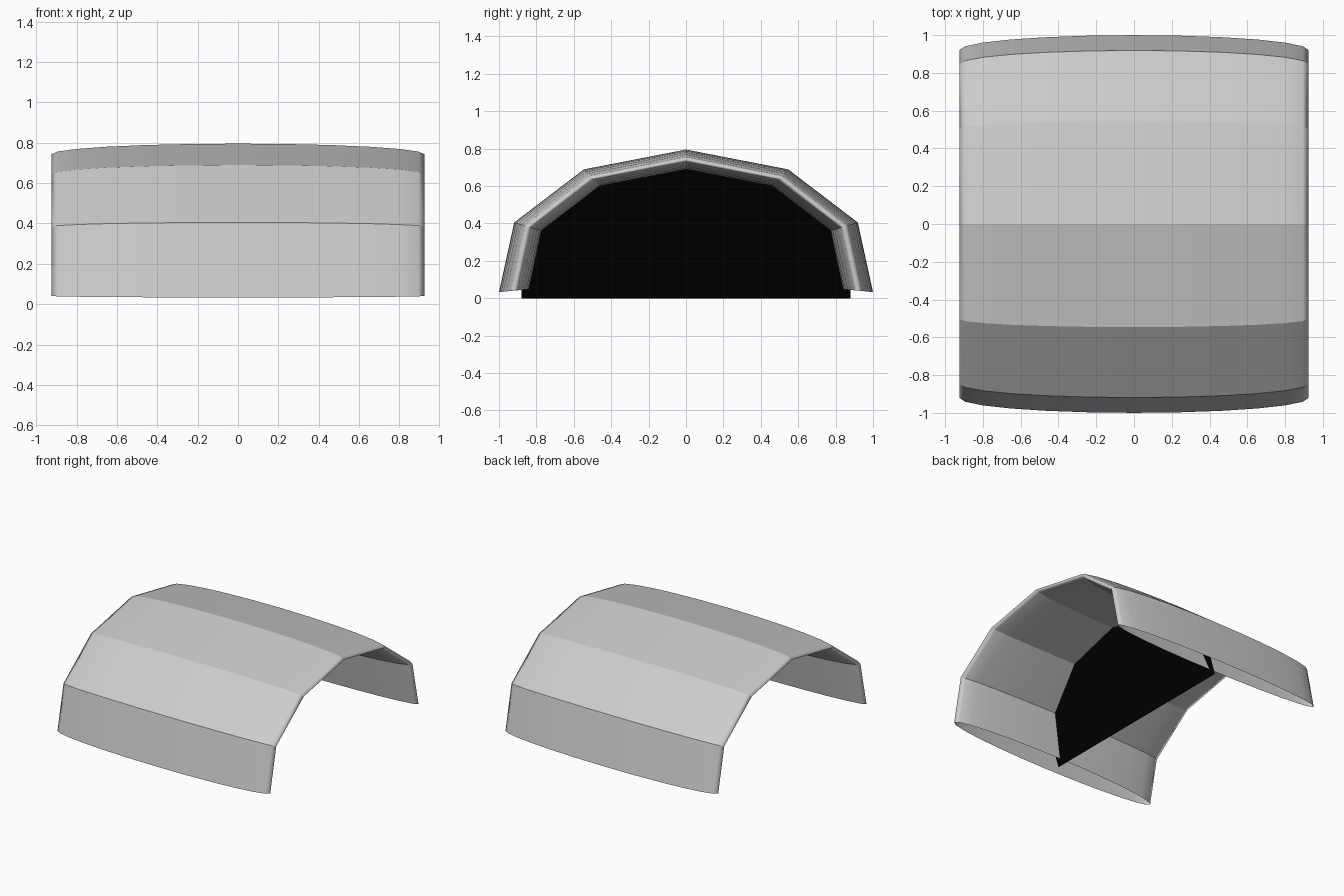
import bpy, bmesh
from math import sin, cos, pi

if "Cube" in bpy.data.objects:
    bpy.data.objects.remove(bpy.data.objects["Cube"])

SEG = 2 * pi / 11          # the hood follows six sides of an 11-sided arch
RY, RZ, CZ = 1.01, 0.667, 0.128
MID, HALF, WIDTH = 0.921, 0.079, 0.925
SIDES = 24


def arch_point(x, scale, i):
    return (x, RY * scale * sin(i * SEG), CZ + RZ * scale * cos(i * SEG))


def make_object(name, bm, colour):
    mesh = bpy.data.meshes.new(name)
    bm.to_mesh(mesh)
    bm.free()
    obj = bpy.data.objects.new(name, mesh)
    bpy.context.collection.objects.link(obj)
    mat = bpy.data.materials.new(name + "_colour")
    mat.diffuse_color = (*colour, 1)
    mat.use_nodes = True
    mat.node_tree.nodes["Principled BSDF"].inputs["Base Color"].default_value = mat.diffuse_color
    mesh.materials.append(mat)
    return obj


# Hood: hollow elliptical tube swept along the faceted arch, open at both feet
bm = bmesh.new()
rings = []
for i in range(-3, 4):
    rings.append([bm.verts.new(arch_point(WIDTH * cos(2 * pi * j / SIDES),
                                          MID + HALF * sin(2 * pi * j / SIDES), i))
                  for j in range(SIDES)])
for a, b in zip(rings, rings[1:]):
    for j in range(SIDES):
        k = (j + 1) % SIDES
        bm.faces.new((a[j], a[k], b[k], b[j])).smooth = True
bmesh.ops.recalc_face_normals(bm, faces=bm.faces)
# keep the folds crisp while the section stays smooth
for ring in rings:
    for j in range(SIDES):
        bm.edges.get((ring[j], ring[(j + 1) % SIDES])).smooth = False
make_object("hood", bm, (0.55, 0.55, 0.55))

# Dark partition: leaning flat sheet across the middle, its rim buried in the hood
bm = bmesh.new()
outline = [(0, -0.88, 0.0), (0, -0.88, 0.15)]
outline += [arch_point(0, 0.92, i) for i in range(-2, 3)]
outline += [(0, 0.88, 0.15), (0, 0.88, 0.0)]
bm.faces.new([bm.verts.new((-0.025 + 0.33 * z, y, z)) for x, y, z in outline])
make_object("partition", bm, (0.0, 0.0, 0.0))
